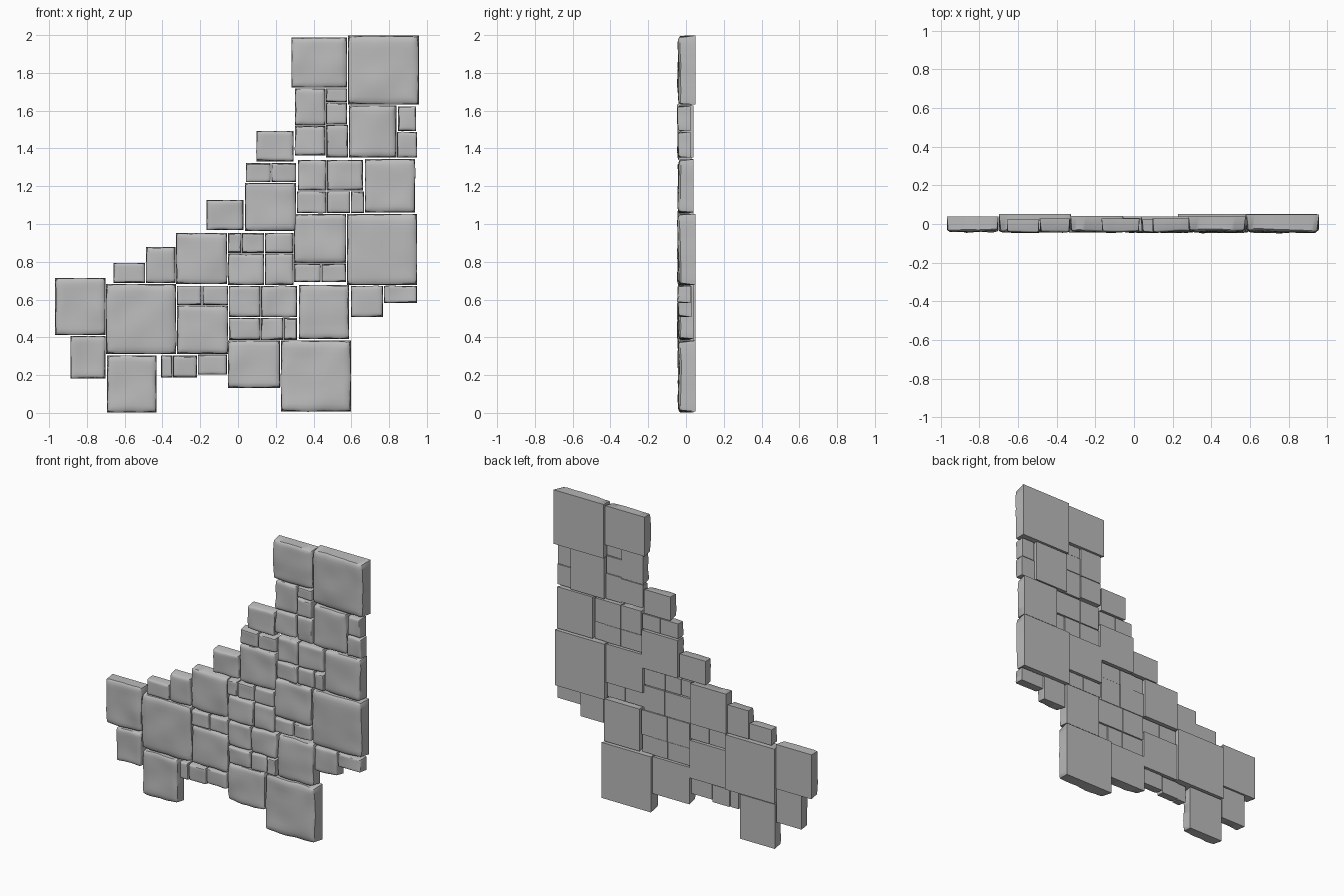
import bpy
import bmesh
from math import sin, pi
from mathutils import Vector, noise

cube = bpy.data.objects.get("Cube")
if cube:
    bpy.data.objects.remove(cube, do_unlink=True)

# Single stone colour
stone_grey = bpy.data.materials.new("stone_grey")
stone_grey.use_nodes = True
grey = (0.5, 0.5, 0.5, 1)
stone_grey.diffuse_color = grey
stone_grey.node_tree.nodes["Principled BSDF"].inputs["Base Color"].default_value = grey

SEGMENTS = 14


def add_stone(name, left, right, bottom, top):
    """One slab: flat back, worn and rounded front; larger slabs are thicker."""
    half_width, half_height = (right - left) / 2, (top - bottom) / 2
    centre_x, centre_z = (left + right) / 2, (bottom + top) / 2
    size = min(half_width, half_height) * 2
    seed = Vector((centre_x * 37, centre_z * 53, size * 91))
    back_y = 0.013 + size * 0.1
    front_y = -0.041 + 0.004 * noise.noise(seed)
    gap = 0.002
    wear = 0.007 + size * 0.016

    bm = bmesh.new()

    def front_point(i, j):
        u = sin((i / SEGMENTS - 0.5) * pi)
        v = sin((j / SEGMENTS - 0.5) * pi)
        edge = max(abs(u), abs(v))
        corner = 1 - 0.035 * (u * v) ** 8
        x = centre_x + u * (half_width - gap) * corner
        z = centre_z + v * (half_height - gap) * corner
        spot = Vector((x * 9, 0, z * 9)) + seed
        # Rounded rim, broad dents and an uneven outline
        y = front_y + wear * edge ** 14 + 0.009 * noise.noise(spot * 0.8)
        wander = 0.006 * edge ** 4
        x += wander * (noise.noise(spot * 1.5) - 0.4 * u)
        z += wander * (noise.noise(spot * 1.5 + seed) - 0.4 * v)
        return bm.verts.new((x, y, z))

    grid = [[front_point(i, j) for j in range(SEGMENTS + 1)]
            for i in range(SEGMENTS + 1)]
    for i in range(SEGMENTS):
        for j in range(SEGMENTS):
            bm.faces.new((grid[i][j], grid[i + 1][j],
                          grid[i + 1][j + 1], grid[i][j + 1]))

    # Side walls run from the worn rim to a straight back rectangle
    steps = range(SEGMENTS)
    loop = ([(i, 0) for i in steps] + [(SEGMENTS, j) for j in steps]
            + [(SEGMENTS - i, SEGMENTS) for i in steps]
            + [(0, SEGMENTS - j) for j in steps])
    rim = [grid[i][j] for i, j in loop]
    back = []
    for i, j in loop:
        u = sin((i / SEGMENTS - 0.5) * pi)
        v = sin((j / SEGMENTS - 0.5) * pi)
        back.append(bm.verts.new((centre_x + u * (half_width - gap), back_y,
                                  centre_z + v * (half_height - gap))))
    for k, vert in enumerate(rim):
        n = (k + 1) % len(rim)
        bm.faces.new((rim[n], vert, back[k], back[n]))
    bm.faces.new(back)
    bmesh.ops.recalc_face_normals(bm, faces=bm.faces)

    mesh = bpy.data.meshes.new(name)
    bm.to_mesh(mesh)
    bm.free()
    mesh.materials.append(stone_grey)
    stone = bpy.data.objects.new(name, mesh)
    bpy.context.collection.objects.link(stone)
    stone.select_set(True)
    bpy.context.view_layer.objects.active = stone


def add_course(name, bottom, top, *joints):
    """A row of stones between neighbouring joints, given in hundredths."""
    for k, (left, right) in enumerate(zip(joints, joints[1:])):
        add_stone(f"{name}_{k + 1}", left / 100, right / 100,
                  bottom / 100, top / 100)


bpy.ops.object.select_all(action="DESELECT")

# Top of the tall side
add_course("peak_small_stone", 172, 199, 28, 58)
add_course("peak_large_stone", 163, 200, 58, 96)
add_course("neck_left_stone", 152, 172, 30, 46.5)
add_course("neck_chip_stone", 164.5, 172, 46.5, 58)
add_course("neck_middle_stone", 152.5, 164.5, 46.5, 58)
add_course("neck_lower_left_stone", 136, 152, 30, 46.5)
add_course("neck_lower_middle_stone", 135, 152.5, 46.5, 58.5)
add_course("neck_large_stone", 135, 163, 58.5, 84)
add_course("neck_edge_upper_stone", 149, 162.5, 84.5, 94.5)
add_course("neck_edge_lower_stone", 135, 149, 84, 95)

# Tall side, middle height
add_course("shoulder_upper_stone", 117.5, 134, 31.5, 47, 66.5)
add_course("shoulder_lower_stone", 105.5, 117.5, 31, 47, 59.5, 67)
add_course("shoulder_edge_stone", 106, 134.5, 67, 94)
add_course("waist_large_stone", 67.5, 105.5, 57.5, 95)
add_course("waist_medium_stone", 79, 105.5, 29.5, 57.5)
add_course("waist_small_stone", 69, 79, 29.5, 44, 57.5)
add_course("overhang_inner_stone", 50.5, 67.5, 59.5, 77)
add_course("overhang_outer_stone", 58, 67.5, 77, 95)

# Stepped upper edge
add_course("step_top_stone", 133, 149.5, 9.5, 29.5)
add_course("step_pair_stone", 122, 132.5, 4, 17.5, 31)
add_course("step_block_stone", 96, 122, 3.5, 31)
add_course("step_middle_stone", 96.5, 113, -17, 3)
add_course("step_wide_stone", 68, 95.5, -33, -5.5)
add_course("step_narrow_stone", 68.5, 88, -49, -33)
add_course("step_low_stone", 68.5, 79.5, -66, -49)

# Central small courses
add_course("centre_top_stone", 84.5, 95.5, -5.5, 2, 14, 29.5)
add_course("centre_upper_stone", 67.5, 84.5, -5.5, 14, 29.5)
add_course("centre_lower_stone", 50.5, 67.5, -5, 12, 31.5)
add_course("centre_bottom_stone", 38.5, 50.5, -5, 12, 24, 31.5)
add_course("centre_side_stone", 39, 68, 32, 59)
add_course("foot_medium_stone", 13, 38.5, -5.5, 22.5)
add_course("foot_large_stone", 0.5, 38.5, 22.5, 60)

# Low side
add_course("tail_upper_stone", 41, 71.5, -97, -70)
add_course("tail_lower_stone", 18, 41, -89, -70)
add_course("low_large_stone", 31, 68.5, -70, -32.5)
add_course("low_foot_stone", 0, 30.5, -69.5, -43)
add_course("low_pair_stone", 57, 67.5, -32.5, -19, -5)
add_course("low_medium_stone", 31, 57, -32.5, -5)
add_course("low_bottom_stone", 18.5, 30.5, -41, -34.5, -21.5)
add_course("low_bottom_end_stone", 20, 31, -21.5, -5.5)

bpy.ops.object.shade_smooth_by_angle(angle=pi / 5)
